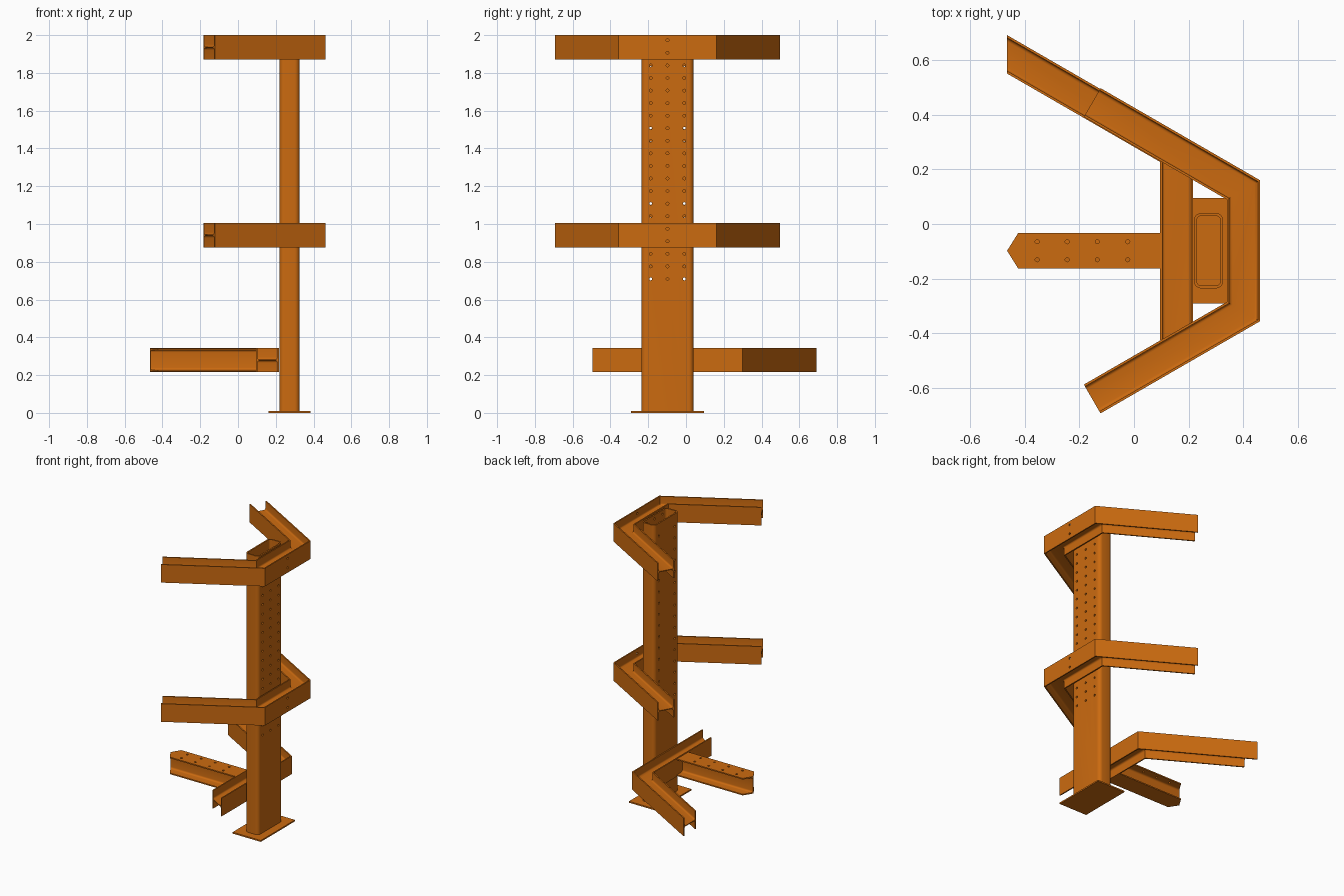
import bpy, bmesh, math
from mathutils import Vector, Matrix

if "Cube" in bpy.data.objects:
    bpy.data.objects.remove(bpy.data.objects["Cube"])

YC = -0.098                       # symmetry line of column and rings
B, H, TF, TW, R = 0.129, 0.122, 0.0086, 0.0056, 0.012   # H-beam section
T30 = math.tan(math.radians(30))

paint = bpy.data.materials.new("orange_paint")
paint.diffuse_color = (0.60, 0.145, 0.005, 1)
paint.use_nodes = True
paint.node_tree.nodes["Principled BSDF"].inputs["Base Color"].default_value = paint.diffuse_color


def finish(bm, name, smooth=True):
    bmesh.ops.recalc_face_normals(bm, faces=bm.faces)
    me = bpy.data.meshes.new(name)
    bm.to_mesh(me)
    bm.free()
    me.materials.append(paint)
    ob = bpy.data.objects.new(name, me)
    bpy.context.collection.objects.link(ob)
    return ob


def select(ob):
    bpy.ops.object.select_all(action='DESELECT')
    ob.select_set(True)
    bpy.context.view_layer.objects.active = ob


def smooth(ob):
    select(ob)
    bpy.ops.object.shade_smooth_by_angle(angle=math.radians(32))


def cut(ob, bm):
    """Subtract the closed shapes in bm from ob."""
    cutter = finish(bm, "cutter")
    cutter.hide_render = True
    mod = ob.modifiers.new("cut", 'BOOLEAN')
    mod.operation, mod.solver, mod.object = 'DIFFERENCE', 'EXACT', cutter
    select(ob)
    bpy.ops.object.modifier_apply(modifier=mod.name)
    bpy.data.objects.remove(cutter)


def drill(bm, pos, axis, depth, r=0.0075):
    rot = Vector((0, 0, 1)).rotation_difference(Vector(axis)).to_matrix().to_4x4()
    bmesh.ops.create_cone(bm, cap_ends=True, segments=12, radius1=r, radius2=r,
                          depth=depth, matrix=Matrix.Translation(pos) @ rot)


def prism(bm, pts, z0, z1):
    lo = [bm.verts.new((x, y, z0)) for x, y in pts]
    hi = [bm.verts.new((x, y, z1)) for x, y in pts]
    bm.faces.new(lo)
    bm.faces.new(hi)
    for i in range(len(pts)):
        j = (i + 1) % len(pts)
        bm.faces.new((lo[i], lo[j], hi[j], hi[i]))


def h_profile():
    """H section: u across the two flanges, v along them; root fillets included."""
    q = [(H / 2, B / 2), (H / 2 - TF, B / 2)]
    cu, cv = H / 2 - TF - R, TW / 2 + R
    for i in range(5):
        a = math.radians(-90 * i / 4)
        q.append((cu + R * math.cos(a), cv + R * math.sin(a)))
    top = q + [(-u, v) for u, v in reversed(q)]
    return top + [(u, -v) for u, v in ((-a, b) for a, b in top)]


def sweep(name, sections, up):
    """Beam through (point, lateral vector) sections; lateral carries the mitre."""
    bm = bmesh.new()
    prof, up = h_profile(), Vector(up)
    rings = [[bm.verts.new(Vector(p) + Vector(w) * u + up * v) for u, v in prof]
             for p, w in sections]
    n = len(prof)
    for a, b in zip(rings, rings[1:]):
        for i in range(n):
            j = (i + 1) % n
            bm.faces.new((a[i], a[j], b[j], b[i]))
    bm.faces.new(rings[0])
    bm.faces.new(rings[-1])
    return finish(bm, name)


def rounded_rect(x0, x1, y0, y1, r):
    pts = []
    for k, (cx, cy) in enumerate(((x1 - r, y1 - r), (x0 + r, y1 - r),
                                  (x0 + r, y0 + r), (x1 - r, y0 + r))):
        for i in range(7):
            a = math.radians(90 * k + 15 * i)
            pts.append((cx + r * math.cos(a), cy + r * math.sin(a)))
    return pts


# base plate
bm = bmesh.new()
prism(bm, [(0.161, YC - 0.193), (0.384, YC - 0.193), (0.384, YC + 0.193), (0.161, YC + 0.193)], 0, 0.01)
finish(bm, "base_plate")

# hollow column with drilled wide faces
bm = bmesh.new()
prism(bm, rounded_rect(0.22, 0.326, YC - 0.138, YC + 0.138, 0.026), 0.01, 2.0)
column = finish(bm, "column")
bm = bmesh.new()
prism(bm, rounded_rect(0.23, 0.316, YC - 0.128, YC + 0.128, 0.016), 0.02, 2.1)
cut(column, bm)
hole_z = [0.709 + 0.0665 * k for k in range(20)]
bm = bmesh.new()
for z in hole_z:
    for dy in (-0.089, 0, 0.089):
        drill(bm, (0.321, YC + dy, z), (1, 0, 0), 0.03)
for k in range(16):
    for dy in (-0.089, 0.089):
        drill(bm, (0.225, YC + dy, 0.709 + 0.08 * k), (1, 0, 0), 0.03)
cut(column, bm)
smooth(column)

# upper and middle bent rings
XM, HALF, ARM = 0.401, 0.223, 0.64
for name, z, zs in (("upper_ring", 1.9355, hole_z[18:]), ("middle_ring", 0.941, hole_z[3:5])):
    secs = []
    for s in (1, -1):
        arm = [((XM - ARM * 0.866, YC + s * (HALF + ARM * 0.5), z), (0.5, s * 0.866, 0)),
               ((XM, YC + s * HALF, z), (1, s * T30, 0))]
        secs += arm if s == 1 else arm[::-1]
    ring = sweep(name, secs, (0, 0, 1))
    bm = bmesh.new()
    for hz in zs:
        drill(bm, (0.46, YC, hz), (1, 0, 0), 0.03)
    cut(ring, bm)
    smooth(ring)

# lower beam: one long arm cut square to x, other end left mitred
ZL, XL, YL = 0.28, 0.156, 0.361
smooth(sweep("lower_beam", [
    ((-0.465, YC + YL + (XL + 0.465) * T30, ZL), (0, 1 / 0.866, 0)),
    ((XL, YC + YL, ZL), (1, T30, 0)),
    ((XL, YC - YL, ZL), (1, -T30, 0))], (0, 0, 1)))

# pointed support beam with drilled top flange
stub = sweep("pointed_beam", [((-0.465, YC, ZL), (0, 0, 1)), ((XL - H / 2, YC, ZL), (0, 0, 1))], (0, 1, 0))
bm = bmesh.new()
prism(bm, [(-0.405, YC + 0.096), (-0.465, YC), (-0.405, YC - 0.096),
           (-0.52, YC - 0.096), (-0.52, YC + 0.096)], 0.15, 0.4)
for x in (-0.355, -0.245, -0.134, -0.023):
    for dy in (-0.033, 0.033):
        drill(bm, (x, YC + dy, ZL + H / 2), (0, 0, 1), 0.03)
cut(stub, bm)
smooth(stub)
